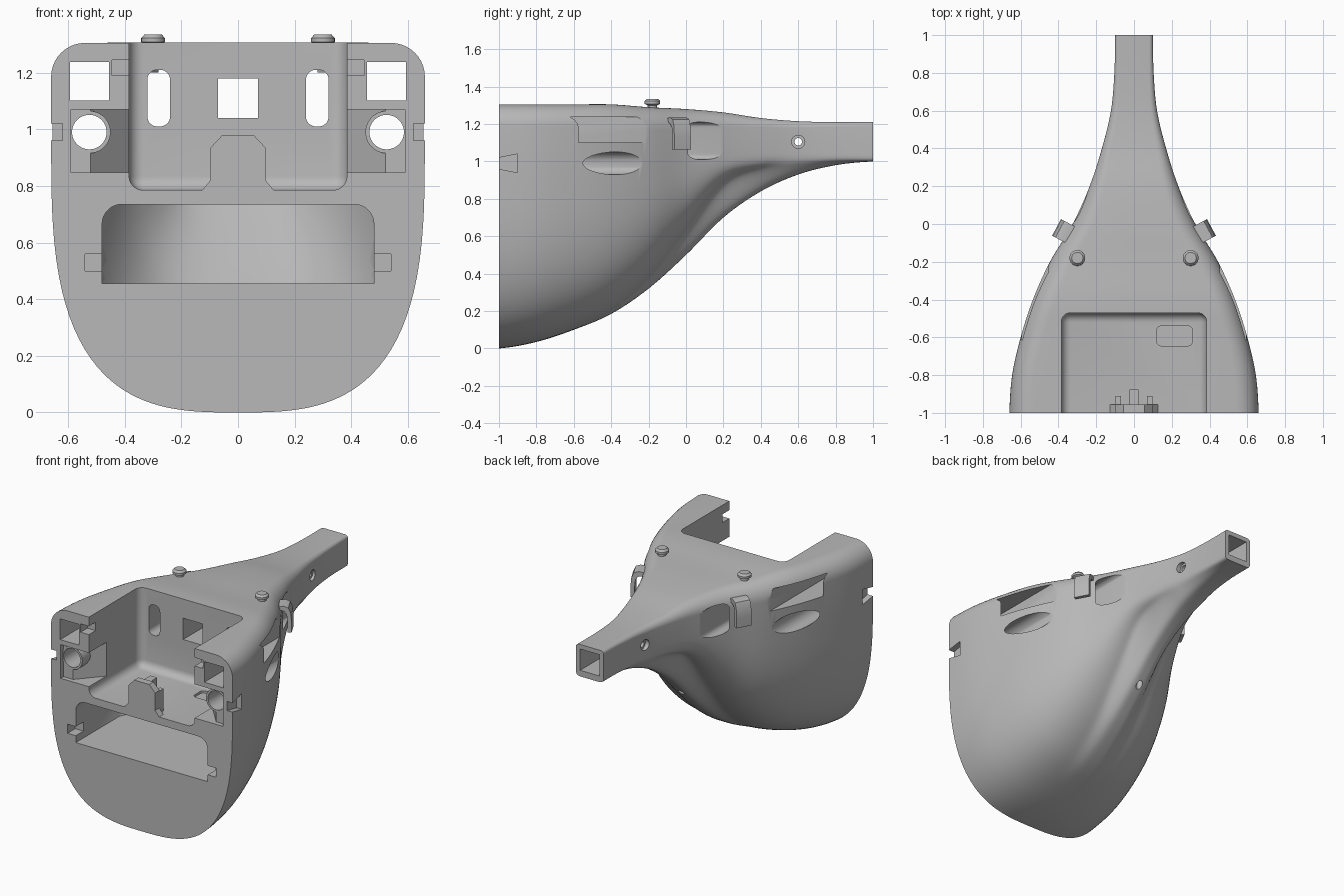
import bpy, bmesh, math
from mathutils import Vector, Matrix

cube = bpy.data.objects.get("Cube")
if cube:
    bpy.data.objects.remove(cube, do_unlink=True)

grey = bpy.data.materials.new("plain grey")
grey.use_nodes = True
grey.diffuse_color = (0.48, 0.48, 0.48, 1)
grey.node_tree.nodes["Principled BSDF"].inputs["Base Color"].default_value = (0.48, 0.48, 0.48, 1)


def finish(name, bm):
    bmesh.ops.recalc_face_normals(bm, faces=bm.faces)
    mesh = bpy.data.meshes.new(name)
    bm.to_mesh(mesh)
    bm.free()
    obj = bpy.data.objects.new(name, mesh)
    bpy.context.collection.objects.link(obj)
    mesh.materials.append(grey)
    return obj


def skin(name, rings):
    """Closed surface through a row of equal rings, capped at both ends."""
    bm = bmesh.new()
    loops = [[bm.verts.new(p) for p in ring] for ring in rings]
    for a, b in zip(loops, loops[1:]):
        for i in range(len(a)):
            j = (i + 1) % len(a)
            bm.faces.new((a[i], a[j], b[j], b[i]))
    bm.faces.new(loops[0])
    bm.faces.new(loops[-1])
    return finish(name, bm)


def prism(name, pts, axis, lo, hi):
    """Extrude a 2D outline along x, y or z."""
    place = {"x": lambda p, d: (d, p[0], p[1]),
             "y": lambda p, d: (p[0], d, p[1]),
             "z": lambda p, d: (p[0], p[1], d)}[axis]
    return skin(name, [[place(p, d) for p in pts] for d in (lo, hi)])


def rect(x0, x1, y0, y1, r=0.0):
    if not r:
        return [(x0, y0), (x1, y0), (x1, y1), (x0, y1)]
    pts = []
    for k, (cx, cy) in enumerate(((x1 - r, y1 - r), (x0 + r, y1 - r),
                                  (x0 + r, y0 + r), (x1 - r, y0 + r))):
        for i in range(9):
            a = math.pi / 2 * (k + i / 8)
            pts.append((cx + r * math.cos(a), cy + r * math.sin(a)))
    return pts


def circle(cx, cy, r, n=40):
    return [(cx + r * math.cos(math.tau * i / n), cy + r * math.sin(math.tau * i / n))
            for i in range(n)]


def boolean(obj, tool, operation="DIFFERENCE"):
    mod = obj.modifiers.new("cut", "BOOLEAN")
    mod.operation, mod.solver, mod.object = operation, "EXACT", tool
    bpy.context.view_layer.objects.active = obj
    bpy.ops.object.modifier_apply(modifier=mod.name)
    bpy.data.objects.remove(tool, do_unlink=True)


def smooth(obj, angle=32):
    bpy.ops.object.select_all(action="DESELECT")
    obj.select_set(True)
    bpy.context.view_layer.objects.active = obj
    bpy.ops.object.shade_smooth_by_angle(angle=math.radians(angle))


# Hull stations, evenly spaced from front to back
half_width = [.66, .645, .60, .535, .445, .325, .235, .17, .122, .104, .10]
underside = [0, .035, .10, .185, .32, .50, .70, .84, .93, .98, 1.0]
keel_depth = [0, 0, 0, .015, .05, .12, .18, .12, .055, .02, 0]
top_edge = [1.305, 1.305, 1.305, 1.305, 1.29, 1.28, 1.262, 1.232, 1.215, 1.21, 1.21]
shoulder = [.95, .95, .96, .98, 1.0, 1.03, 1.06, 1.09, 1.1, 1.1, 1.1]
squareness = [3, 3, 3, 3, 3, 3, 3.5, 4.5, 6, 8, 9]
corner = [.12, .12, .12, .12, .12, .11, .08, .05, .035, .025, .02]


def sample(keys, t):
    """Smooth interpolation through the stations."""
    f = t * (len(keys) - 1)
    i = min(int(f), len(keys) - 2)
    u = f - i
    a, b, c, d = (keys[max(0, min(len(keys) - 1, i + k))] for k in (-1, 0, 1, 2))
    return b + u / 2 * (c - a + u * (2 * a - 5 * b + 4 * c - d + u * (3 * (b - c) + d - a)))


def hull(name, wall=0.0, shift=0.0, steps=70, m=32):
    rings = []
    for s in range(steps + 1):
        t = s / steps
        w = sample(half_width, t) - wall
        top = sample(top_edge, t)
        zs = sample(shoulder, t)
        depth = max(0, sample(keel_depth, t))
        low = sample(underside, t) + depth + wall
        p = 2 / sample(squareness, t)
        r = sample(corner, t)
        keel = min(.1, w * .75)
        half = []
        for i in range(m + 1):
            a = math.pi / 2 * (i / m) ** 1.5
            x = w * math.sin(a) ** p
            z = zs - (zs - low) * max(0, math.cos(a)) ** p
            if not wall:
                z -= depth * math.exp(-(x / keel) ** 4)
            half.append((x, z))
        for i in range(11):
            a = math.pi / 2 * i / 10
            half.append((w - r + r * math.cos(a), top - r + r * math.sin(a)))
        half.append((0, top))
        ring = half + [(-x, z) for x, z in half[-2:0:-1]]
        rings.append([(x, 2 * t - 1 + shift, z) for x, z in ring])
    return skin(name, rings)


body = hull("body")

# Collars round the guide bores are rebuilt after the recesses are cut
for s in (1, -1):
    recess = [(.3, -1.1), (.59, -1.1), (.59, -.97), (.52, -.97), (.3, -.72)]
    boolean(body, prism("recess", [(s * x, y) for x, y in recess], "z", .848, 1.07))
    boolean(body, prism("collar", circle(s * .525, .99, .075), "y", -.975, -.75), "UNION")

# Main tray, open to the front and the top
tray = prism("tray", rect(-.385, .385, -1.4, -.47), "z", .785, 1.7)
bev = tray.modifiers.new("round", "BEVEL")
bev.width, bev.segments = .05, 6
bpy.context.view_layer.objects.active = tray
bpy.ops.object.modifier_apply(modifier=bev.name)
boolean(body, tray)
boolean(body, prism("tray_plate", rect(.12, .31, -.645, -.54, .025), "z", .77, .83))

# Lower compartment, following the inside of the hull
outline = [p for p in rect(-.48, .48, .3, .735, .07) if p[1] > .5] + [(-.48, .455), (.48, .455)]
bay = prism("bay", outline, "y", -1.2, .3)
boolean(bay, hull("hull_inside", wall=.035, shift=-.05), "INTERSECT")
boolean(body, bay)

# Square bore through the handle
boolean(body, prism("handle_bore", rect(-.07, .07, 1.04, 1.18), "y", -.6, 1.1))

# Openings and notches on both sides
for s in (1, -1):
    def side(a, b):
        return sorted((s * a, s * b))
    boolean(body, prism("square_bore", rect(*side(.455, .593), 1.102, 1.238), "y", -1.1, .4))
    boolean(body, prism("round_bore", circle(s * .525, .99, .061), "y", -1.1, .4))
    boolean(body, prism("slot", rect(*side(.24, .32), 1.01, 1.21, .035), "y", -.6, .6))
    boolean(body, prism("inner_notch", rect(*side(.36, .445), 1.19, 1.245), "y", -1.1, -.93))
    boolean(body, prism("bay_notch", rect(*side(.46, .54), .50, .56), "y", -1.1, -.92))
    edge = [(-1.1, .95), (-1, .96), (-.9, .94), (-.9, 1.04), (-1, 1.02), (-1.1, 1.03)]
    boolean(body, prism("edge_notch", edge, "x", *side(.62, .8)))
    boolean(body, prism("countersink", circle(.6, 1.105, .035), "x", *side(.1, .2)))

# Screw holes across the handle and in the keel
boolean(body, prism("cross_hole", circle(.6, 1.105, .02), "x", -.3, .3))
boolean(body, prism("keel_hole", circle(0, .05, .02), "z", .4, .68))
smooth(body)

# Latch tab at the front of the tray
tab = [(.135, .775), (.097, .82), (.097, .935), (.055, .98)]
smooth(prism("latch_tab", tab + [(-x, z) for x, z in reversed(tab)], "y", -1, -.955))
smooth(prism("latch_rib", rect(-.025, .025, -.96, -.875), "z", .77, .97))
for s, label in ((1, "left"), (-1, "right")):
    wing = sorted((s * .07, s * .097))
    smooth(prism(label + "_latch_wing", rect(*wing, -.96, -.91), "z", .77, .93))

    # Button peg on the top
    peg = [(.026, 1.24), (.026, 1.3), (.042, 1.308), (.042, 1.322), (.03, 1.335)]
    smooth(skin(label + "_peg", [[(x, y, z) for x, y in circle(s * .3, -.18, r, 24)]
                                 for r, z in peg]))

    # Curved hook on the flank: profile of outward reach and height
    path = [(-.12, 1.225), (-.05, 1.235), (-.02, 1.225), (-.005, 1.19), (0, 1.13), (0, 1.065)]
    inner = [(-.025, 1.065), (-.025, 1.13), (-.03, 1.18), (-.045, 1.2), (-.06, 1.205), (-.12, 1.2)]
    out, along = Vector((.88, .47, 0)), Vector((-.47, .88, 0))
    rings = []
    for d in (-.05, .05):
        pts = [Vector((.41, -.018, z)) + out * u + along * d for u, z in path + inner]
        rings.append([(s * p.x, p.y, p.z) for p in pts])
    smooth(skin(label + "_hook", rings), 40)
